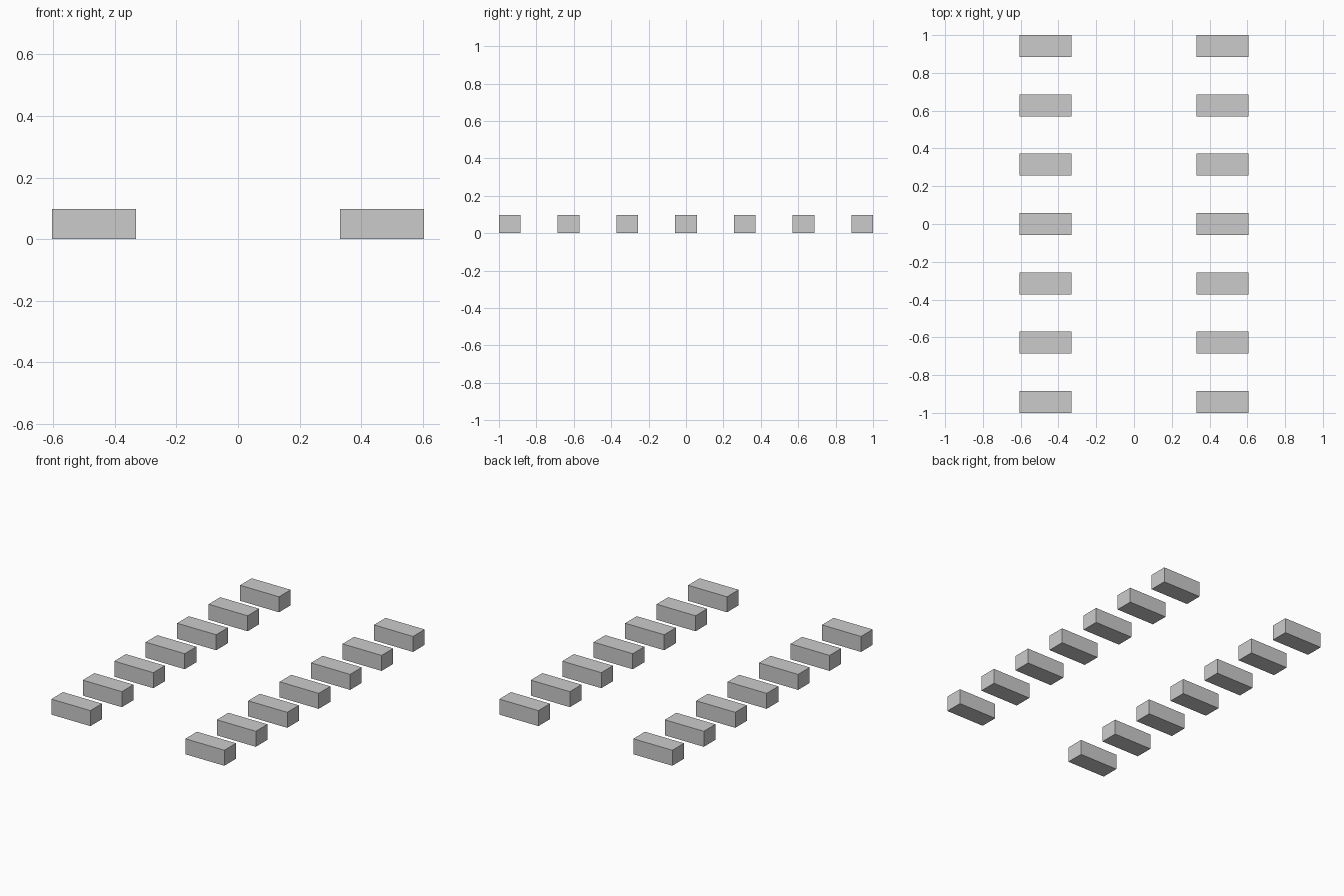
import bpy

if "Cube" in bpy.data.objects:
    bpy.data.objects.remove(bpy.data.objects["Cube"])

LENGTH, WIDTH, HEIGHT = 0.273, 0.116, 0.098
ROW_X = 0.4685
COUNT = 7
END_Y = 1.0 - WIDTH / 2


def block(name, x, y):
    bpy.ops.mesh.primitive_cube_add(size=1, location=(x, y, HEIGHT / 2))
    ob = bpy.context.object
    ob.name = name
    ob.scale = (LENGTH, WIDTH, HEIGHT)
    bpy.ops.object.transform_apply(location=False, rotation=False, scale=True)


# Two parallel rows of evenly spaced blocks
for side, sign in (("left", -1), ("right", 1)):
    for i in range(COUNT):
        y = -END_Y + 2 * END_Y * i / (COUNT - 1)
        block(f"{side}_block_{i + 1}", sign * ROW_X, y)
